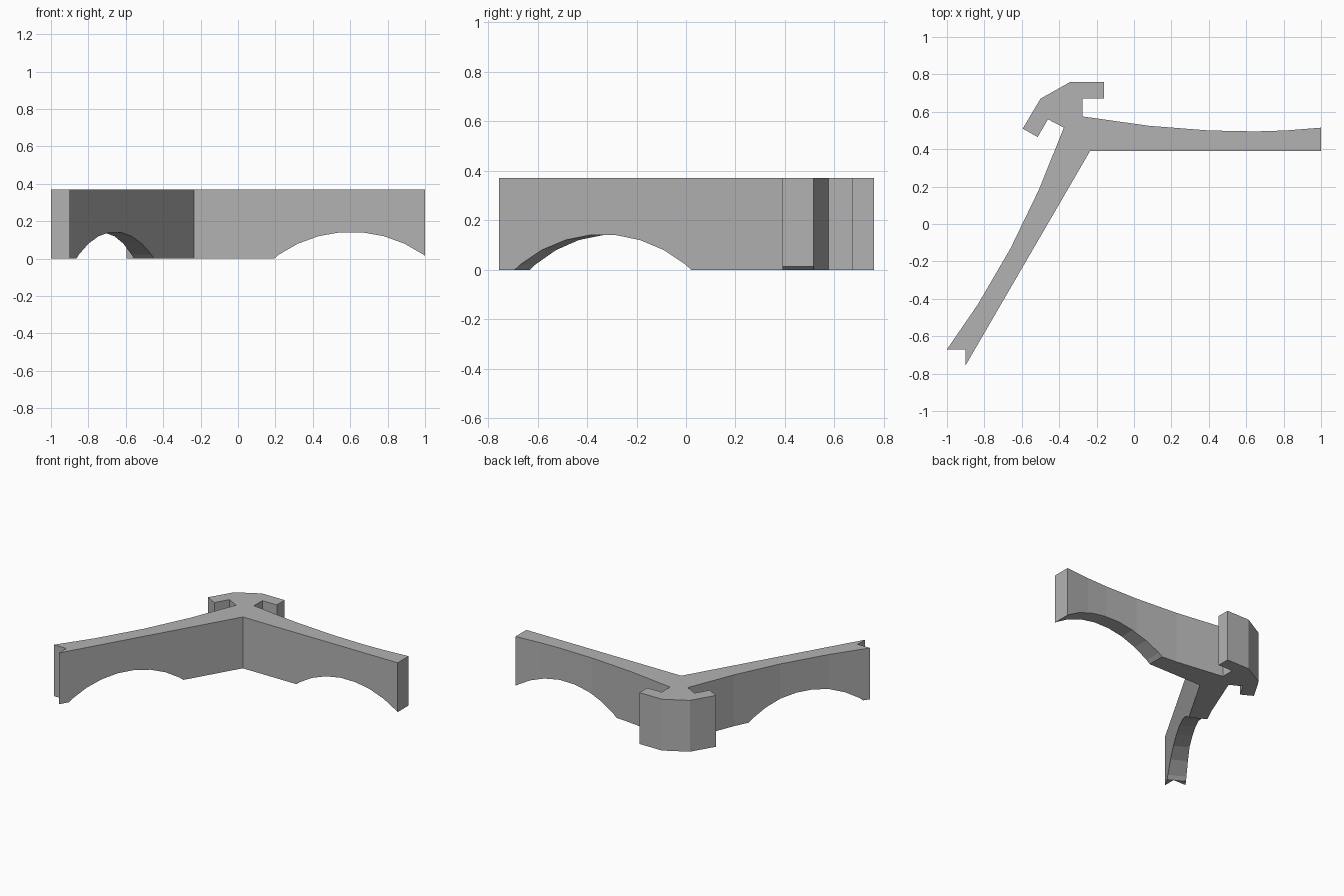
import bpy
import bmesh
from math import pi, radians, cos, sin
from mathutils import Matrix

default = bpy.data.objects.get("Cube")
if default:
    bpy.data.objects.remove(default, do_unlink=True)

HEIGHT = 0.37
INNER = (-0.235, 0.39)      # corner where the two arms meet
ARCH_DISTANCE = 0.84        # from the corner to each arch centre
ARCH_RADIUS = 0.674
ARCH_TOP = 0.143
SEGMENTS = 36

grey = bpy.data.materials.new("plain grey")
grey.use_nodes = True
colour = (0.45, 0.45, 0.45, 1)
grey.diffuse_color = colour
grey.node_tree.nodes["Principled BSDF"].inputs["Base Color"].default_value = colour


def add_object(name, bm):
    mesh = bpy.data.meshes.new(name)
    bmesh.ops.recalc_face_normals(bm, faces=bm.faces)
    bm.to_mesh(mesh)
    bm.free()
    mesh.materials.append(grey)
    obj = bpy.data.objects.new(name, mesh)
    bpy.context.collection.objects.link(obj)
    return obj


def extrude_outline(name, outline, height):
    bm = bmesh.new()
    face = bm.faces.new([bm.verts.new((x, y, 0)) for x, y in outline])
    top = bmesh.ops.extrude_face_region(bm, geom=[face])["geom"]
    verts = [v for v in top if isinstance(v, bmesh.types.BMVert)]
    bmesh.ops.translate(bm, verts=verts, vec=(0, 0, height))
    return add_object(name, bm)


def arch_cutter(name, angle):
    """Horizontal cylinder crossing the arm that leaves the corner at angle."""
    bm = bmesh.new()
    centre = (INNER[0] + ARCH_DISTANCE * cos(angle),
              INNER[1] + ARCH_DISTANCE * sin(angle),
              ARCH_TOP - ARCH_RADIUS)
    place = (Matrix.Translation(centre) @ Matrix.Rotation(angle, 4, "Z")
             @ Matrix.Rotation(pi / 2, 4, "X")
             @ Matrix.Rotation(pi / SEGMENTS, 4, "Z"))
    bmesh.ops.create_cone(bm, cap_ends=True, segments=SEGMENTS, depth=0.6,
                          radius1=ARCH_RADIUS, radius2=ARCH_RADIUS, matrix=place)
    cutter = add_object(name, bm)
    cutter.hide_render = True
    return cutter


# Plan outline, grouped by part
front_faces = [(1, 0.39), INNER, (-0.9, -0.755)]
notched_end = [(-0.9, -0.67), (-1, -0.67)]
right_arm_back = [(-0.835, -0.43), (-0.66, -0.13), (-0.51, 0.18), (-0.375, 0.515)]
hooked_hub = [(-0.46, 0.56), (-0.515, 0.465), (-0.595, 0.51), (-0.5, 0.67),
              (-0.34, 0.76), (-0.16, 0.76), (-0.16, 0.67), (-0.275, 0.67)]
left_arm_back = [(-0.275, 0.575), (0.08, 0.525), (0.4, 0.5), (0.65, 0.495),
                 (0.81, 0.5), (1, 0.515)]

bracket = extrude_outline(
    "angled_bracket",
    front_faces + notched_end + right_arm_back + hooked_hub + left_arm_back,
    HEIGHT)

# Arched undersides of both arms
cutters = [arch_cutter("left_arch_cutter", 0),
           arch_cutter("right_arch_cutter", radians(240))]
for cutter in cutters:
    cut = bracket.modifiers.new(cutter.name, "BOOLEAN")
    cut.operation = "DIFFERENCE"
    cut.solver = "EXACT"
    cut.object = cutter

# Bake the cuts and drop the cutters
graph = bpy.context.evaluated_depsgraph_get()
result = bpy.data.meshes.new_from_object(bracket.evaluated_get(graph))
bracket.modifiers.clear()
bracket.data = result
for cutter in cutters:
    bpy.data.objects.remove(cutter, do_unlink=True)
